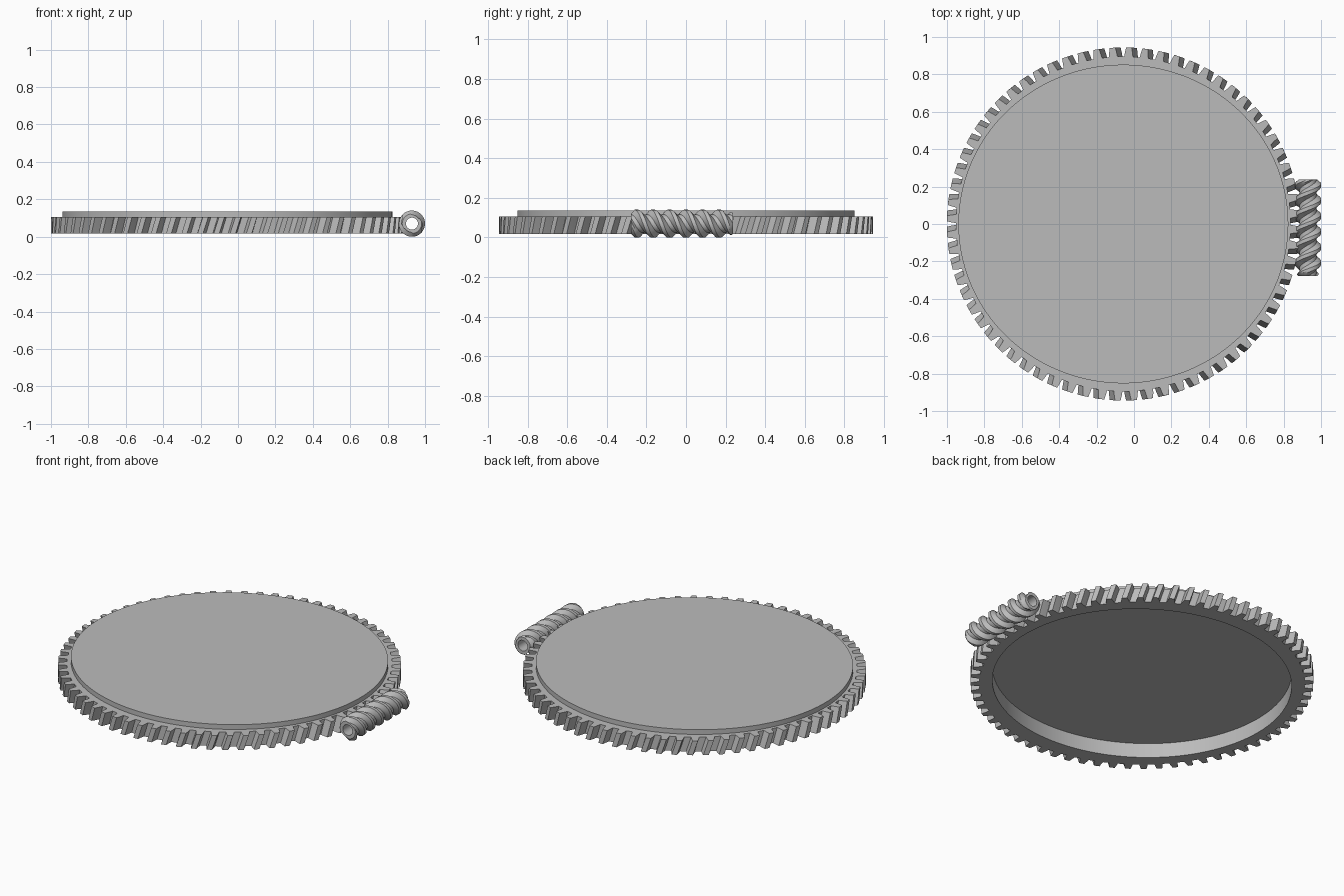
import bpy, bmesh, math
from math import sin, cos, pi, tau

if "Cube" in bpy.data.objects:
    bpy.data.objects.remove(bpy.data.objects["Cube"])

grey = bpy.data.materials.new("steel_grey")
grey.use_nodes = True
grey.diffuse_color = (0.5, 0.5, 0.5, 1)
grey.node_tree.nodes["Principled BSDF"].inputs["Base Color"].default_value = (0.5, 0.5, 0.5, 1)

CENTRE_X, TEETH = -0.057, 68
PITCH = 0.083          # spacing of the worm threads
STARTS = 2


def finish(bm, name, angle):
    bmesh.ops.remove_doubles(bm, verts=bm.verts, dist=1e-5)
    bmesh.ops.recalc_face_normals(bm, faces=bm.faces)
    mesh = bpy.data.meshes.new(name)
    bm.to_mesh(mesh)
    bm.free()
    mesh.materials.append(grey)
    obj = bpy.data.objects.new(name, mesh)
    bpy.context.collection.objects.link(obj)
    bpy.ops.object.select_all(action='DESELECT')
    obj.select_set(True)
    bpy.context.view_layer.objects.active = obj
    bpy.ops.object.shade_smooth_by_angle(angle=math.radians(angle))
    return obj


def bridge(bm, a, b):
    n = len(a)
    for i in range(n):
        j = (i + 1) % n
        quad = (a[i], a[j], b[j], b[i])
        if len(set(quad)) == 4:
            bm.faces.new(quad)


# Toothed ring with leaning teeth and an oval opening
def tooth_ring(bm, z, twist):
    ring = []
    profile = [(-0.28, 0.895), (-0.23, 0.92), (-0.17, 0.944),
               (0.17, 0.944), (0.23, 0.92), (0.28, 0.895)]
    for t in range(TEETH):
        for offset, r in profile:
            a = tau * (t + 0.5 + offset) / TEETH + twist
            ring.append(bm.verts.new((CENTRE_X + r * cos(a), r * sin(a), z)))
    return ring


def oval_ring(bm, z, rx, ry, n, twist=0):
    return [bm.verts.new((CENTRE_X + rx * cos(tau * i / n + twist),
                          ry * sin(tau * i / n + twist), z)) for i in range(n)]


bm = bmesh.new()
LOW, HIGH, LAYERS, TWIST = 0.018, 0.106, 4, 0.03
rings = []
for k in range(LAYERS + 1):
    f = k / LAYERS
    rings.append(tooth_ring(bm, LOW + (HIGH - LOW) * f, TWIST * (f - 0.5)))
count = len(rings[0])
start = tau * 0.22 / TEETH
inner_low = oval_ring(bm, LOW, 0.837, 0.803, count, start)
inner_high = oval_ring(bm, HIGH, 0.837, 0.803, count, start)
for a, b in zip(rings, rings[1:]):
    bridge(bm, a, b)
bridge(bm, rings[0], inner_low)
bridge(bm, rings[-1], inner_high)
bridge(bm, inner_low, inner_high)
finish(bm, "gear_ring", 25)

# Flat plate closing the top of the ring
bm = bmesh.new()
bottom = oval_ring(bm, HIGH, 0.882, 0.852, 160)
top = oval_ring(bm, 0.135, 0.882, 0.852, 160)
bridge(bm, bottom, top)
bm.faces.new(top)
bm.faces.new(bottom[::-1])
finish(bm, "top_plate", 30)

# Hollow worm screw beside the gear
Y0, Y1, SIDES = -0.277, 0.238, 48
AXIS_X, AXIS_Z = 0.93, 0.07


def thread_radius(y, a):
    phase = (y / PITCH + STARTS * a / tau) % 1
    d = abs(phase - 0.5)                     # 0 on the crest
    r = 0.07 - 0.024 * min(1, max(0, (d - 0.12) / 0.24))
    return min(r, 0.052 + min(y - Y0, Y1 - y))


def worm_point(bm, y, r, a):
    return bm.verts.new((AXIS_X + r * cos(a), y, AXIS_Z + r * sin(a)))


bm = bmesh.new()
angles = [tau * i / SIDES for i in range(SIDES + 1)]
columns = []
steps = sorted(k + p for k in range(-4, 8) for p in (0.14, 0.26, 0.38, 0.5, 0.62, 0.74, 0.86))
for a in angles:
    column = []
    for s in steps:
        y = min(Y1, max(Y0, PITCH * (s - STARTS * a / tau)))
        column.append(worm_point(bm, y, thread_radius(y, a), a))
    # end faces and bore
    column.append(worm_point(bm, Y1, 0.032, a))
    column.append(worm_point(bm, Y0, 0.032, a))
    columns.append(column)
for a, b in zip(columns, columns[1:]):
    bridge(bm, a, b)
bmesh.ops.dissolve_degenerate(bm, dist=1e-5, edges=bm.edges)
finish(bm, "worm_screw", 25)
